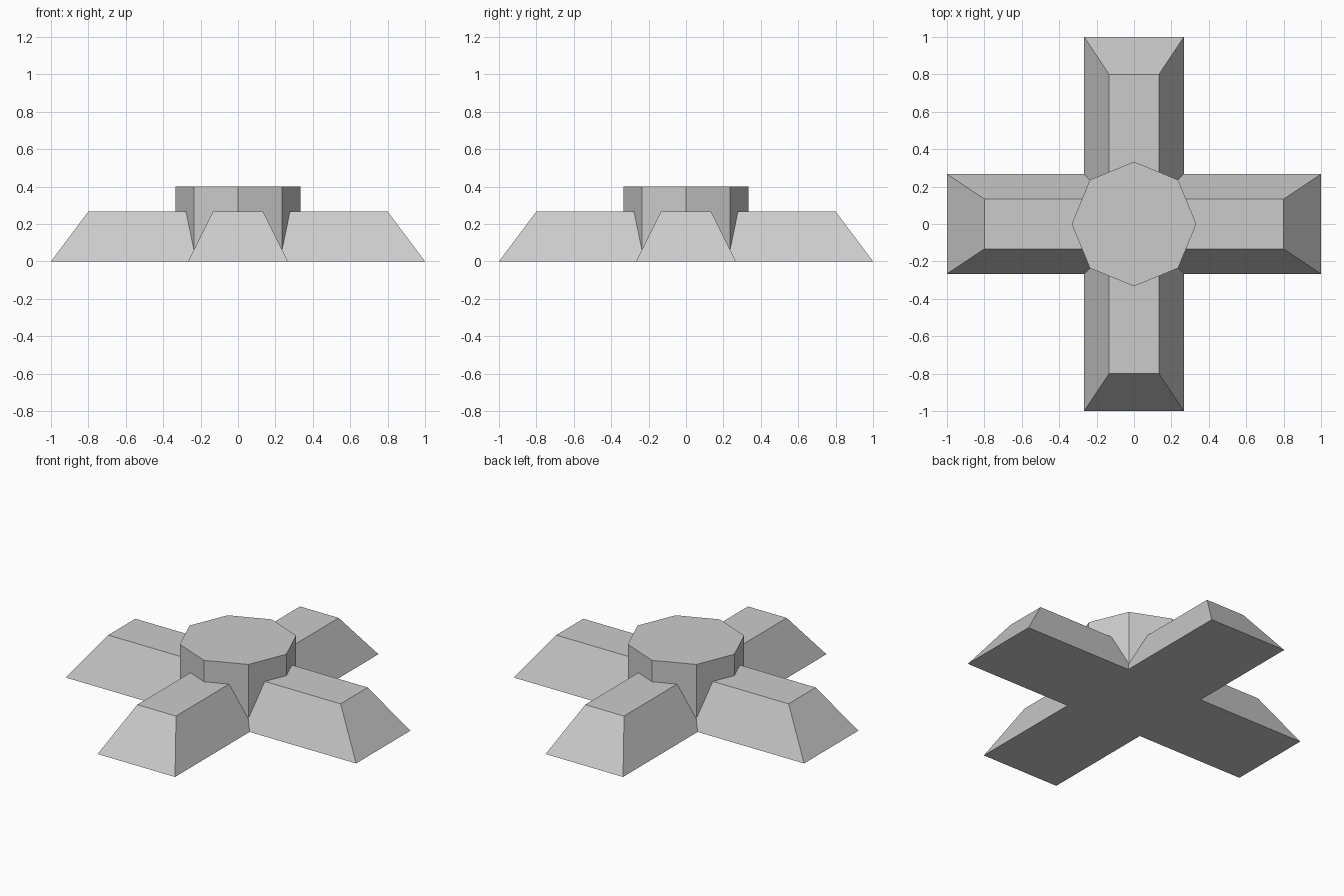
import bpy, bmesh
from math import cos, sin, pi

if "Cube" in bpy.data.objects:
    bpy.data.objects.remove(bpy.data.objects["Cube"])


def loft(name, lower, upper, z0, z1):
    """Closed solid between two outlines with equal point counts."""
    bm = bmesh.new()
    a = [bm.verts.new((x, y, z0)) for x, y in lower]
    b = [bm.verts.new((x, y, z1)) for x, y in upper]
    bm.faces.new(a[::-1])
    bm.faces.new(b)
    n = len(a)
    for i in range(n):
        j = (i + 1) % n
        bm.faces.new((a[i], a[j], b[j], b[i]))
    bmesh.ops.recalc_face_normals(bm, faces=bm.faces)
    mesh = bpy.data.meshes.new(name)
    bm.to_mesh(mesh)
    bm.free()
    obj = bpy.data.objects.new(name, mesh)
    bpy.context.collection.objects.link(obj)
    return obj


def cross(length, half):
    """Plus-shaped outline, one arm repeated four times."""
    pts = []
    for _ in range(4):
        pts = [(-y, x) for x, y in pts]
        pts = [(length, -half), (length, half), (half, half)] + pts
    return pts


# Four sloped feet joined in a cross
loft("cross_base", cross(1.0, 0.2667), cross(0.8, 0.1333), 0, 0.2667)

# Octagonal hub, its lower end sunk inside the cross
octagon = [(cos(i * pi / 4) / 3, sin(i * pi / 4) / 3) for i in range(8)]
loft("hub", octagon, octagon, 0.02, 0.4)
